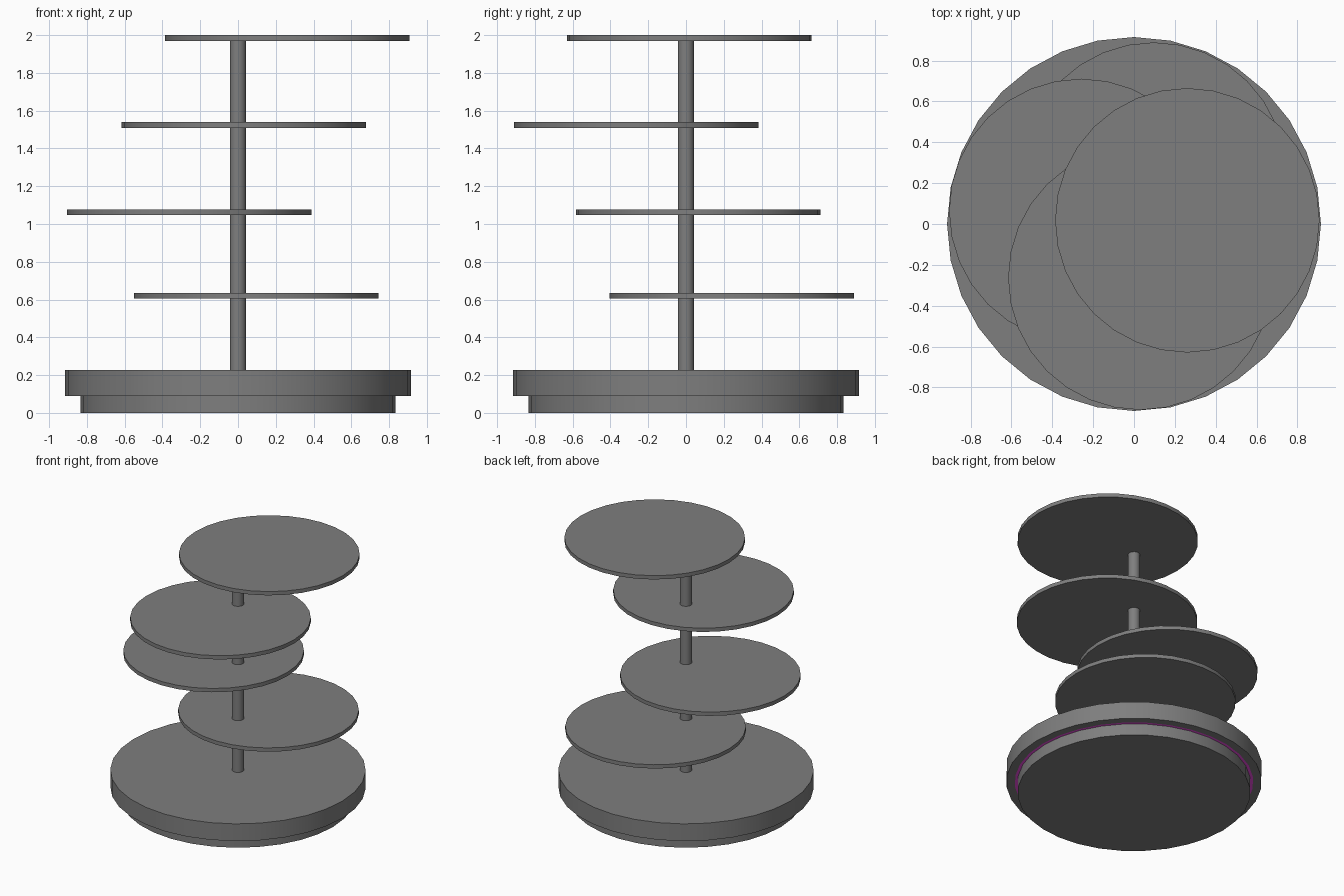
import bpy, bmesh, math

if "Cube" in bpy.data.objects:
    bpy.data.objects.remove(bpy.data.objects["Cube"])


def material(name, colour):
    mat = bpy.data.materials.new(name)
    mat.diffuse_color = (*colour, 1)
    mat.use_nodes = True
    mat.node_tree.nodes["Principled BSDF"].inputs["Base Color"].default_value = mat.diffuse_color
    return mat


dark_grey = material("dark_grey", (0.21, 0.21, 0.21))
magenta = material("magenta", (0.9, 0.08, 0.8))


def lathe(name, profile, sides, x=0.0, y=0.0, mat=dark_grey):
    """Revolve (radius, z) points, listed from top to bottom, around a vertical axis."""
    bm = bmesh.new()
    rings = []
    for r, z in profile:
        if r == 0:
            rings.append([bm.verts.new((0, 0, z))])
        else:
            rings.append([bm.verts.new((r * math.cos(2 * math.pi * i / sides),
                                        r * math.sin(2 * math.pi * i / sides), z))
                          for i in range(sides)])
    for a, b in zip(rings, rings[1:]):
        for i in range(sides):
            j = (i + 1) % sides
            if len(a) == 1:
                bm.faces.new((a[0], b[i], b[j]))
            elif len(b) == 1:
                bm.faces.new((a[i], b[0], a[j]))
            else:
                bm.faces.new((a[i], b[i], b[j], a[j]))
    mesh = bpy.data.meshes.new(name)
    bm.to_mesh(mesh)
    bm.free()
    mesh.materials.append(mat)
    obj = bpy.data.objects.new(name, mesh)
    obj.location = (x, y, 0)
    bpy.context.collection.objects.link(obj)
    bpy.ops.object.select_all(action='DESELECT')
    obj.select_set(True)
    bpy.context.view_layer.objects.active = obj
    bpy.ops.object.shade_smooth_by_angle(angle=math.radians(30))
    return obj


# Base: stepped foot, wider drum, and a thin coloured strip under the drum around the foot
lathe("base_foot", [(0.834, 0.09), (0.834, 0), (0, 0)], 32)
lathe("base_drum", [(0, 0.226), (0.915, 0.226), (0.915, 0.09), (0.855, 0.09)], 32)
lathe("light_strip", [(0.855, 0.09), (0.834, 0.09)], 32, mat=magenta)

# Central pole
lathe("pole", [(0, 1.98), (0.043, 1.98), (0.043, 0.22), (0, 0.22)], 32)

# Off-centre round trays: x, y, bottom z
trays = [(0.097, 0.242, 0.605), (-0.258, 0.064, 1.048),
         (0.031, -0.263, 1.509), (0.261, 0.018, 1.97)]
for n, (x, y, z) in enumerate(trays, 1):
    lathe(f"tray_{n}", [(0, z + 0.03), (0.647, z + 0.03), (0.647, z), (0, z)], 32, x, y)
